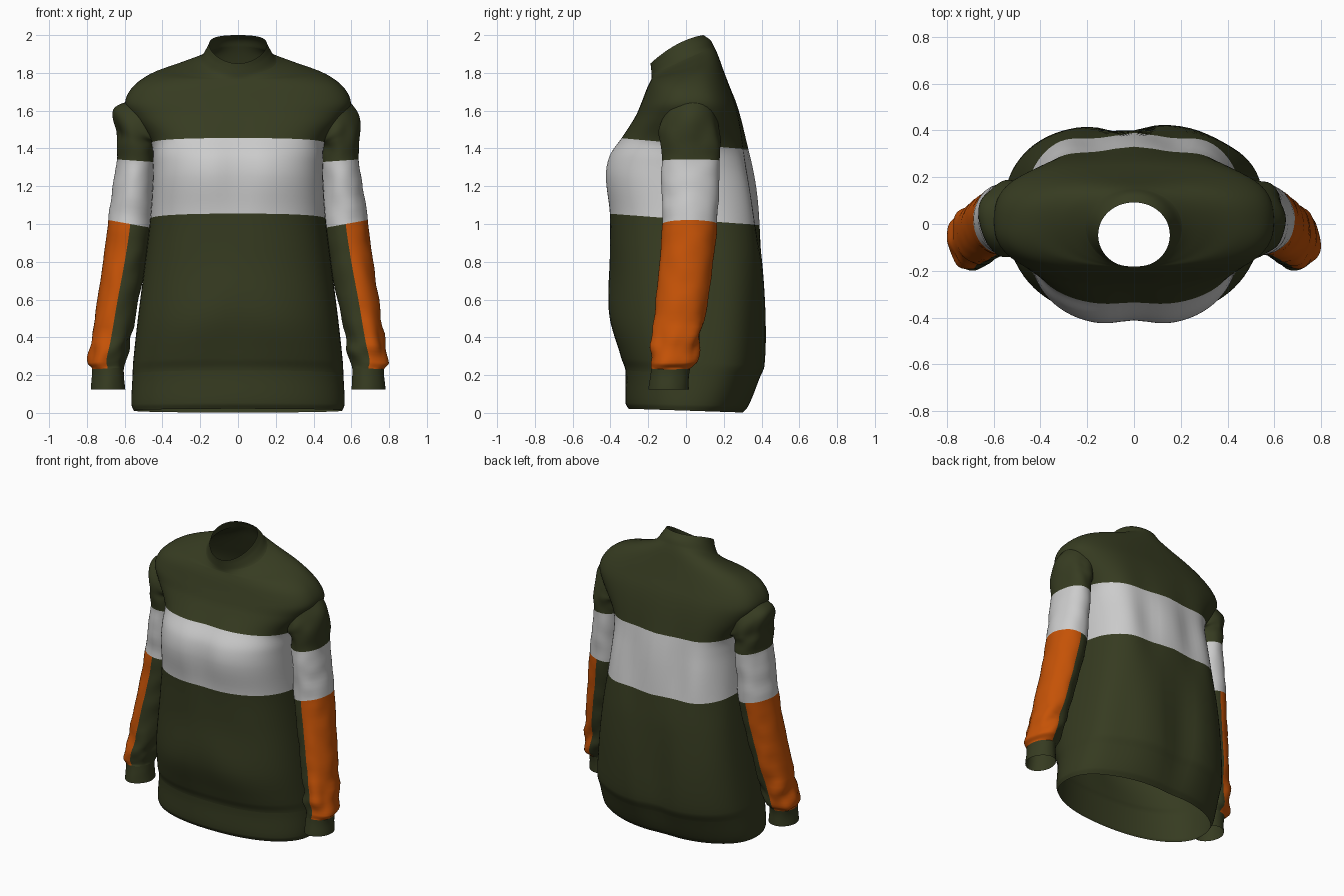
import bpy, bmesh, math
from mathutils import Vector, noise

if "Cube" in bpy.data.objects:
    bpy.data.objects.remove(bpy.data.objects["Cube"])

def material(name, rgb):
    m = bpy.data.materials.new(name)
    m.diffuse_color = (*rgb, 1)
    m.use_nodes = True
    m.node_tree.nodes["Principled BSDF"].inputs["Base Color"].default_value = m.diffuse_color
    return m

MATS = [material("olive", (0.037, 0.044, 0.015)),
        material("light_grey", (0.62, 0.62, 0.62)),
        material("orange", (0.56, 0.085, 0.002))]
OLIVE, GREY, ORANGE = 0, 1, 2
SEG = 80

def interpolate(keys, i, u):
    """Smooth curve through the key rows, spaced by distance."""
    t = [0]
    for a, b in zip(keys, keys[1:]):
        t.append(t[-1] + math.dist(a[:3], b[:3]))
    h = t[i + 1] - t[i]
    def slope(k, c):
        lo, hi = max(k - 1, 0), min(k + 1, len(keys) - 1)
        return (keys[hi][c] - keys[lo][c]) / (t[hi] - t[lo]) * h
    out = []
    for c in range(len(keys[0])):
        p, q, m, n = keys[i][c], keys[i + 1][c], slope(i, c), slope(i + 1, c)
        out.append(p * (2*u**3 - 3*u*u + 1) + m * (u**3 - 2*u*u + u)
                   + q * (3*u*u - 2*u**3) + n * (u**3 - u*u))
    return out

def loft(name, keys, first, last, point, colour, steps=6):
    """Open tube through keys first..last; colour(segment, angle) picks the cloth."""
    bm = bmesh.new()
    prev = None
    for i in range(first, last):
        for s in range(0 if i == first else 1, steps + 1):
            row = interpolate(keys, i, s / steps)
            ring = [bm.verts.new(point(row, 2 * math.pi * j / SEG)) for j in range(SEG)]
            if prev:
                for j in range(SEG):
                    k = (j + 1) % SEG
                    f = bm.faces.new((prev[j], prev[k], ring[k], ring[j]))
                    f.material_index = colour(i, 2 * math.pi * (j + 0.5) / SEG)
                    f.smooth = True
            prev = ring
    bmesh.ops.recalc_face_normals(bm, faces=bm.faces)
    me = bpy.data.meshes.new(name)
    bm.to_mesh(me)
    bm.free()
    for m in MATS:
        me.materials.append(m)
    ob = bpy.data.objects.new(name, me)
    bpy.context.collection.objects.link(ob)
    return ob

def bump(v, centre, width):
    return math.exp(-((v - centre) / width) ** 2)

# Torso rings: height, half width, front y, back y, squareness, front-to-back tilt
torso = [
    (0.012, 0.552, -0.305, 0.305, 2.2, -0.010),
    (0.045, 0.564, -0.320, 0.335, 2.2, -0.008),
    (0.205, 0.558, -0.322, 0.395, 2.3, -0.020),
    (0.270, 0.555, -0.345, 0.420, 2.4, -0.020),
    (0.500, 0.530, -0.400, 0.426, 2.5, -0.010),
    (0.800, 0.492, -0.402, 0.408, 2.5, -0.020),
    (1.025, 0.465, -0.410, 0.382, 2.5, -0.030),
    (1.220, 0.452, -0.436, 0.357, 2.5, -0.030),
    (1.330, 0.450, -0.416, 0.340, 2.5, -0.030),
    (1.425, 0.462, -0.348, 0.322, 2.6, -0.030),
    (1.560, 0.560, -0.270, 0.290, 2.6, -0.010),
    (1.640, 0.598, -0.238, 0.265, 2.6, 0.000),
    (1.725, 0.558, -0.206, 0.230, 2.6, 0.005),
    (1.790, 0.465, -0.186, 0.196, 2.4, 0.030),
    (1.832, 0.320, -0.182, 0.170, 2.1, 0.060),
    (1.865, 0.205, -0.182, 0.148, 2.0, 0.075),
    (1.900, 0.170, -0.185, 0.128, 2.0, 0.075),
    (1.925, 0.153, -0.188, 0.092, 2.0, 0.075),
]

def torso_point(row, a):
    z, w, yf, yb, n, tilt = row
    c, s = math.cos(a), math.sin(a)
    front, back = max(-s, 0), max(s, 0)
    # the back hangs squarer than the front
    e = 2 / (n + 0.8 * bump(z, 0.9, 0.6) * min(1, back * 3))
    x = w * math.copysign(abs(c) ** e, c)
    sy = math.copysign(abs(s) ** e, s)
    y = (yb + yf) / 2 + (yb - yf) / 2 * sy
    # chest hollow in front, hanging folds at the back
    y += 0.025 * front * bump(x, 0, 0.10) * bump(z, 1.25, 0.22)
    y -= 0.035 * back * bump(x, -0.05, 0.10) * bump(z, 0.45, 0.4)
    y -= 0.025 * back * bump(x, 0.40, 0.12) * bump(z, 0.4, 0.35)
    y += 0.016 * back * math.cos(19 * x) * bump(z, 1.2, 0.28)
    # soft slant folds on the front
    y += 0.008 * front * math.sin(9 * abs(x) + 7 * z) * bump(z, 0.55, 0.25)
    # collar rim rises at the sides
    z += 0.026 * (1 - s * s) * max(0, (z - 1.865) / 0.06)
    return (x, y, z + tilt * sy)

def torso_colour(i, a):
    return GREY if 6 <= i < 9 else OLIVE

loft("hem_band", torso, 0, 2, torso_point, torso_colour)
loft("body", torso, 2, 15, torso_point, torso_colour)
loft("collar", torso, 15, 17, torso_point, torso_colour)

# Sleeve rings: centre x, y, z, ring roll (radians), radius outward, radius in y
def sleeve_keys(flare):
    return [
        (0.500, 0.022, 1.540, 0.90, 0.140, 0.150),
        (0.525, 0.023, 1.500, 0.65, 0.122 + flare, 0.160),
        (0.536, 0.025, 1.455, 0.35, 0.112, 0.161),
        (0.540, 0.025, 1.410, 0.18, 0.104, 0.158),
        (0.540, 0.025, 1.335, 0.07, 0.101, 0.155),
        (0.555, 0.022, 1.180, 0.10, 0.108, 0.152),
        (0.570, 0.020, 1.000, 0.18, 0.118, 0.145),
        (0.600, 0.002, 0.800, 0.08, 0.113, 0.142),
        (0.637, -0.022, 0.600, 0.05, 0.108, 0.138),
        (0.675, -0.052, 0.380, 0.00, 0.105, 0.128),
        (0.697, -0.066, 0.275, -0.10, 0.103, 0.124),
        (0.690, -0.082, 0.235, -0.05, 0.085, 0.102),
        (0.688, -0.092, 0.125, 0.00, 0.090, 0.106),
    ]

def sleeve_colour(i, a):
    if 4 <= i < 6:
        return GREY
    if 6 <= i < 11 and math.cos(a) > 0:
        return ORANGE
    return OLIVE

for side, label, flare in ((1, "right", 0.005), (-1, "left", 0.045)):
    def sleeve_point(row, a, side=side):
        cx, cy, cz, roll, ru, rv = row
        # cloth wrinkles, stronger near the wrist and shoulder
        amp = 0.006 + 0.018 * bump(cz, 0.36, 0.12) + 0.014 * bump(cz, 1.46, 0.08)
        if cz < 0.24:
            amp = 0.004
        d = Vector((math.cos(a) * 1.3, math.sin(a) * 1.3 + side * 5, cz * 11))
        k = amp * noise.noise(d)
        u, v = (ru + k) * math.cos(a), (rv + k) * math.sin(a)
        return (side * (cx + u * math.cos(roll)), cy + v, cz + u * math.sin(roll))
    keys = sleeve_keys(flare)
    loft(label + "_sleeve", keys, 0, 11, sleeve_point, sleeve_colour)
    loft(label + "_cuff", keys, 11, 12, sleeve_point, sleeve_colour)
